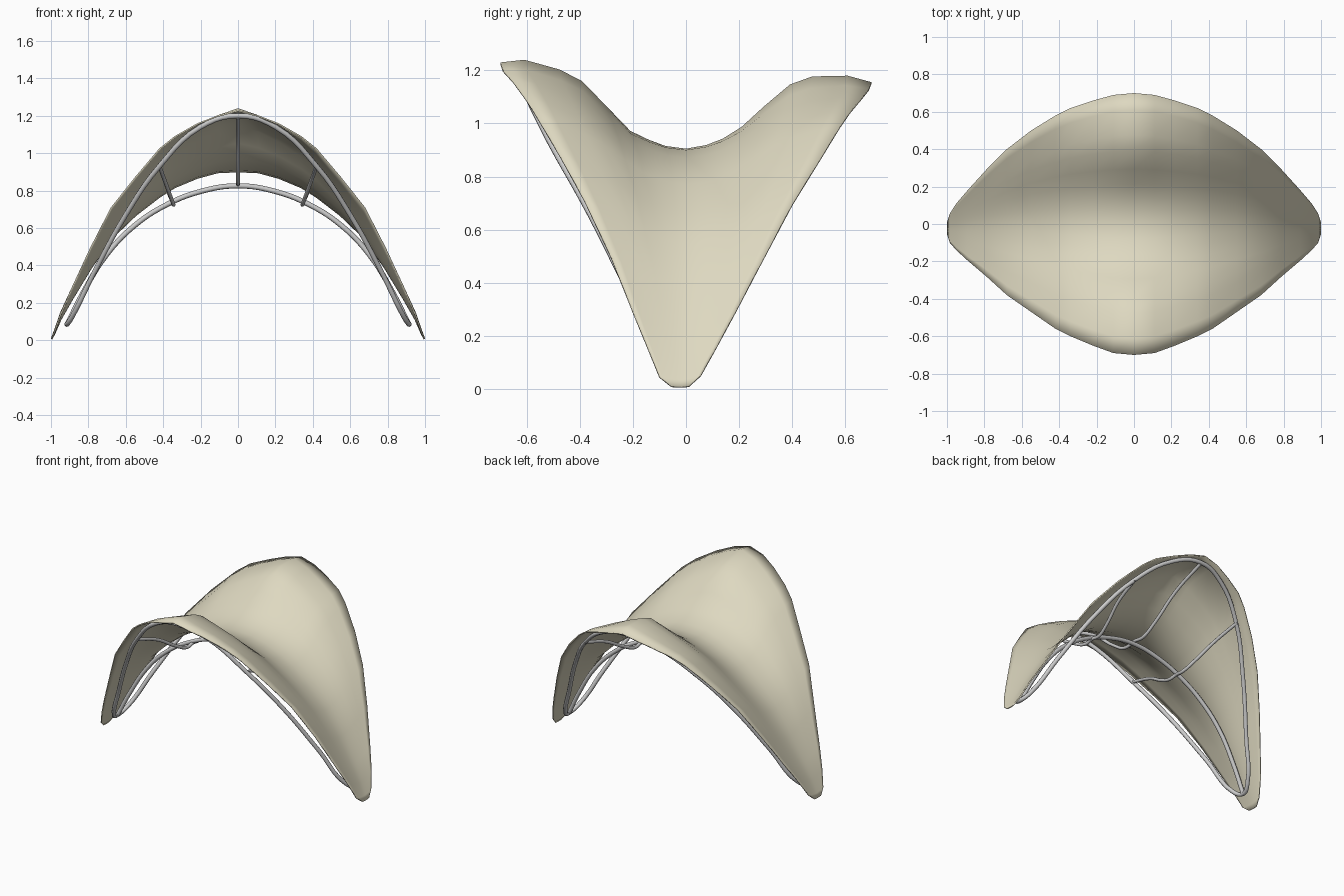
import bpy, bmesh

if "Cube" in bpy.data.objects:
    bpy.data.objects.remove(bpy.data.objects["Cube"])

# Canopy stations: x, front y, back y, valley z, front crest z, back crest z
STATIONS = [
    (0.00, -0.70, 0.70, 0.905, 1.24, 1.18),
    (0.11, -0.69, 0.69, 0.90, 1.21, 1.15),
    (0.22, -0.65, 0.66, 0.87, 1.165, 1.11),
    (0.34, -0.60, 0.62, 0.82, 1.095, 1.06),
    (0.42, -0.56, 0.58, 0.77, 1.03, 1.00),
    (0.55, -0.47, 0.50, 0.67, 0.875, 0.865),
    (0.68, -0.38, 0.40, 0.545, 0.71, 0.70),
    (0.79, -0.28, 0.29, 0.385, 0.495, 0.49),
    (0.89, -0.195, 0.18, 0.22, 0.28, 0.28),
    (0.95, -0.14, 0.11, 0.115, 0.145, 0.15),
    (0.985, -0.10, 0.055, 0.035, 0.045, 0.05),
    (1.00, -0.055, 0.01, 0.008, 0.01, 0.01),
]
# Cross profile: fraction of half width, relative height at front and back
PROFILE = [(0.11, 0.03, 0.05), (0.2, 0.1, 0.14), (0.3, 0.2, 0.3), (0.42, 0.46, 0.58),
           (0.56, 0.76, 0.88), (0.68, 0.89, 0.99), (0.87, 1.0, 1.0), (1.0, 0.97, 0.91)]


def section(station):
    x, yf, yb, zv, zf, zb = station
    t = min(1, x * 1.2)
    mid = (yf + yb) / 2
    front, back = [], []
    for v, hf, hb in PROFILE:
        soft = v ** 1.6
        front.append((mid + v * (yf - mid), zv + (zf - zv) * (hf + (soft - hf) * t)))
        back.append((mid + v * (yb - mid), zv + (zb - zv) * (hb + (soft - hb) * t)))
    return front[::-1] + [(mid, zv)] + back


def smooth(obj, angle=0.9):
    bpy.ops.object.select_all(action='DESELECT')
    obj.select_set(True)
    bpy.context.view_layer.objects.active = obj
    bpy.ops.object.shade_smooth_by_angle(angle=angle)


# Fabric canopy, lofted from tip to tip
bm = bmesh.new()
rows = [(-1, s) for s in STATIONS[:0:-1]] + [(1, s) for s in STATIONS]
grid = [[bm.verts.new((side * s[0], y, z)) for y, z in section(s)] for side, s in rows]
for a, b in zip(grid, grid[1:]):
    for j in range(len(a) - 1):
        bm.faces.new((a[j], b[j], b[j + 1], a[j + 1]))
mesh = bpy.data.meshes.new("canopy")
bm.to_mesh(mesh)
bm.free()
canopy = bpy.data.objects.new("canopy", mesh)
bpy.context.collection.objects.link(canopy)
mat = bpy.data.materials.new("cream fabric")
mat.diffuse_color = (0.73, 0.69, 0.53, 1)
mat.use_nodes = True
mat.node_tree.nodes["Principled BSDF"].inputs["Base Color"].default_value = mat.diffuse_color
mesh.materials.append(mat)
smooth(canopy)
solid = canopy.modifiers.new("thickness", 'SOLIDIFY')
solid.thickness = 0.008
solid.offset = -1


def tube(name, points, radius, closed=False):
    curve = bpy.data.curves.new(name, 'CURVE')
    curve.dimensions = '3D'
    curve.bevel_depth = radius
    curve.bevel_resolution = 2
    curve.resolution_u = 5
    curve.use_fill_caps = True
    spline = curve.splines.new('BEZIER')
    spline.bezier_points.add(len(points) - 1)
    for bp, co in zip(spline.bezier_points, points):
        bp.co = co
        bp.handle_left_type = bp.handle_right_type = 'AUTO'
    spline.use_cyclic_u = closed
    obj = bpy.data.objects.new(name, curve)
    bpy.context.collection.objects.link(obj)
    return obj


def mirrored(points):
    return [(-x, y, z) for x, y, z in points[::-1]]


# Rim tube running around the inside of the canopy edge
front = [(0.2, -0.615, 1.14), (0.42, -0.51, 0.93), (0.6, -0.365, 0.67),
         (0.77, -0.21, 0.36), (0.89, -0.09, 0.12)]
back = [(0.89, 0.05, 0.12), (0.77, 0.18, 0.36), (0.6, 0.35, 0.67),
        (0.42, 0.5, 0.91), (0.2, 0.61, 1.08)]
half = front + [(0.915, -0.02, 0.085)] + back
tube("rim_tube", [(0, -0.65, 1.2)] + half + [(0, 0.65, 1.13)] + mirrored(half), 0.014, True)

# Central arch under the valley
arch = [(0.2, 0, 0.795), (0.38, 0, 0.725), (0.55, 0, 0.615), (0.7, 0, 0.46),
        (0.83, -0.01, 0.25), (0.91, -0.02, 0.09)]
tube("central_arch", mirrored(arch) + [(0, 0, 0.825)] + arch, 0.014)

# Cross ribs passing under the arch
for name, x0, x1, zf, zb, zm in (("middle_rib", 0, 0, 1.19, 1.12, 0.835),
                                 ("right_rib", 0.42, 0.345, 0.93, 0.91, 0.725),
                                 ("left_rib", -0.42, -0.345, 0.93, 0.91, 0.725)):
    w = 0.65 if x0 == 0 else 0.51
    pts = []
    for v, k in ((-1, 1), (-0.62, 0.66), (-0.3, 0.18), (-0.13, 0), (0, 0.03),
                 (0.13, 0), (0.3, 0.18), (0.62, 0.66), (1, 1)):
        top = zf if v < 0 else zb
        pts.append((x1 + (x0 - x1) * k, v * w, zm + (top - zm) * k))
    tube(name, pts, 0.011)
